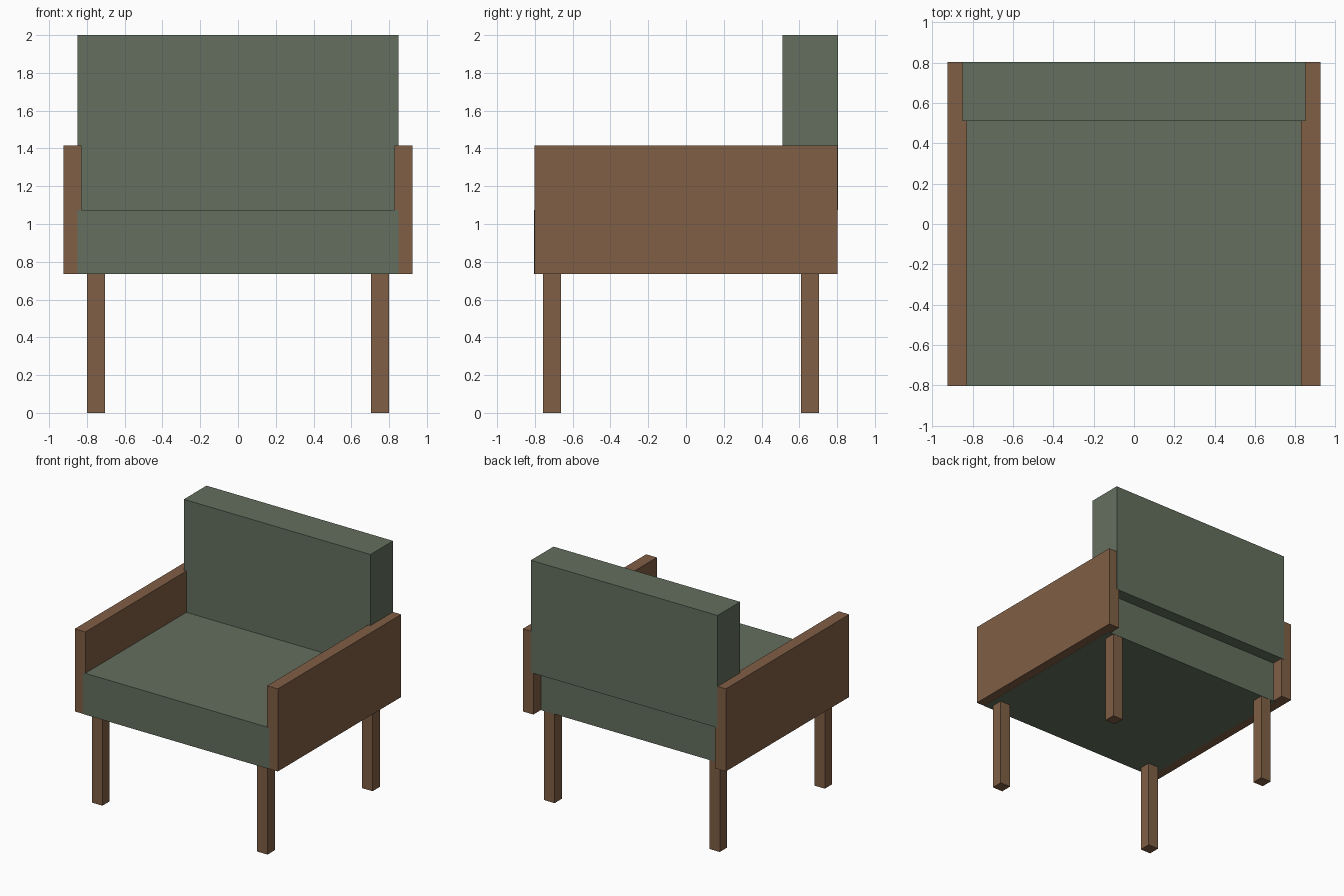
import bpy
import bmesh

cube = bpy.data.objects.get("Cube")
if cube:
    bpy.data.objects.remove(cube, do_unlink=True)


def make_material(name, colour):
    mat = bpy.data.materials.new(name)
    mat.use_nodes = True
    mat.diffuse_color = colour
    bsdf = next(n for n in mat.node_tree.nodes if n.type == "BSDF_PRINCIPLED")
    bsdf.inputs["Base Color"].default_value = colour
    return mat


def box(name, low, high, mat):
    """Box spanning two opposite corners."""
    bm = bmesh.new()
    bmesh.ops.create_cube(bm, size=1)
    for v in bm.verts:
        v.co = [(a + b) / 2 + c * (b - a) for a, b, c in zip(low, high, v.co)]
    mesh = bpy.data.meshes.new(name)
    bm.to_mesh(mesh)
    bm.free()
    mesh.materials.append(mat)
    obj = bpy.data.objects.new(name, mesh)
    bpy.context.collection.objects.link(obj)
    return obj


fabric = make_material("green fabric", (0.127, 0.159, 0.112, 1))
wood = make_material("brown wood", (0.216, 0.114, 0.060, 1))

DEPTH = 0.803        # half depth of the arms
BASE = 0.735         # underside of seat and arms
SEAT_TOP = 1.075
WIDTH = 0.85         # half width of the cushions, let into the arms
PROUD = 0.001        # keeps the fabric just in front of the wood

# Cushions
box("seat", (-WIDTH, -DEPTH - PROUD, BASE - PROUD), (WIDTH, 0.705, SEAT_TOP), fabric)
box("backrest", (-WIDTH, 0.51, SEAT_TOP), (WIDTH, DEPTH + PROUD, 2), fabric)

# Arms and legs, mirrored left and right
for side, sign in (("left", 1), ("right", -1)):
    def x_range(a, b):
        return sorted((sign * a, sign * b))

    x0, x1 = x_range(0.828, 0.925)
    box(f"{side}_arm", (x0, -DEPTH, BASE), (x1, DEPTH, 1.415), wood)

    x0, x1 = x_range(0.705, 0.80)
    for end, y in (("front", -0.758), ("back", 0.608)):
        box(f"{end}_{side}_leg", (x0, y, 0), (x1, y + 0.095, BASE), wood)
